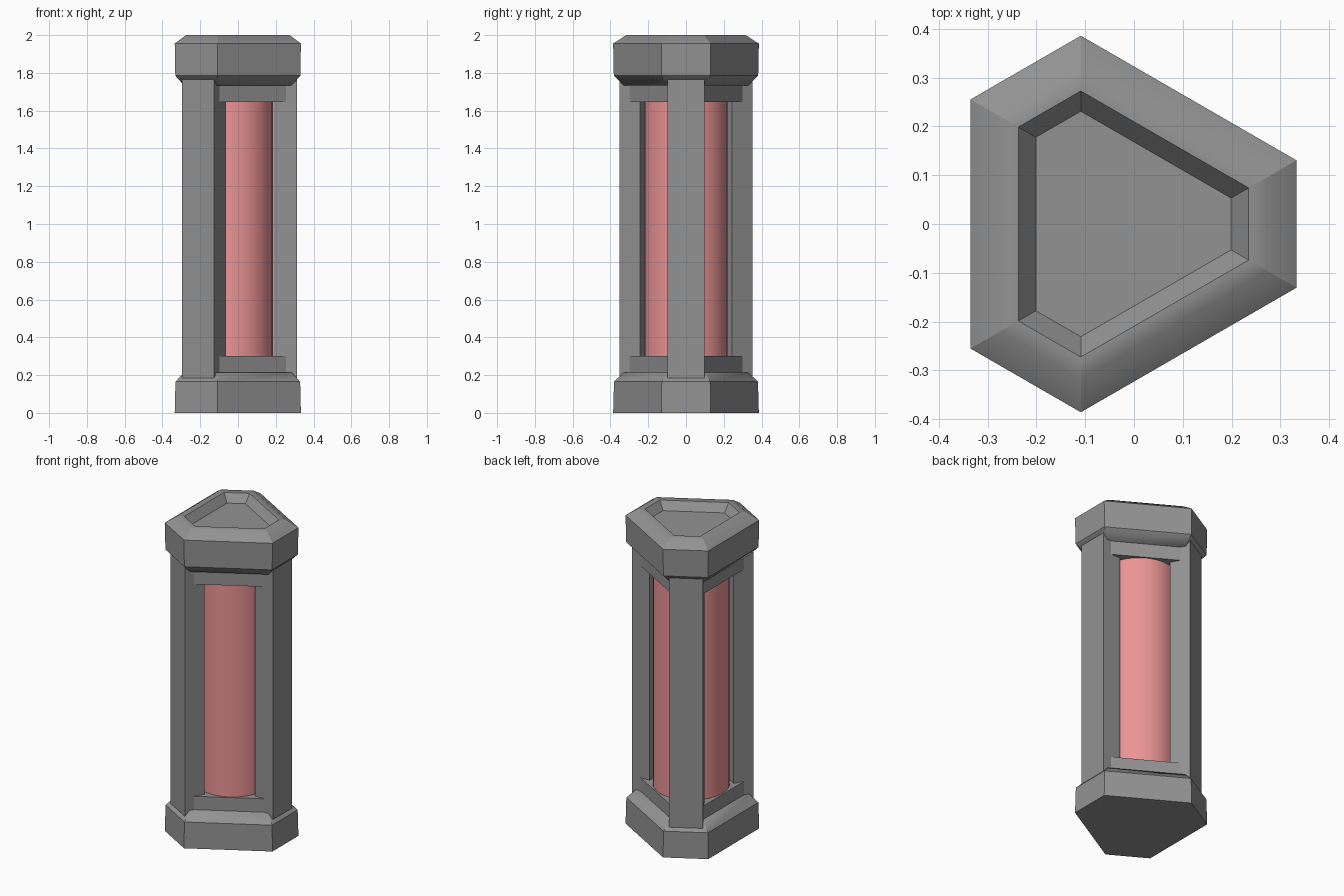
import bpy, bmesh
from math import sin, cos, pi, sqrt, radians
from mathutils import Matrix, Vector

if "Cube" in bpy.data.objects:
    bpy.data.objects.remove(bpy.data.objects["Cube"])

CX = -0.037                     # axis of the three-fold symmetry
SHORT, LONG = 0.37, 0.298       # distance of short and long sides from the axis


def material(name, color):
    mat = bpy.data.materials.new(name)
    mat.diffuse_color = (*color, 1)
    mat.use_nodes = True
    mat.node_tree.nodes["Principled BSDF"].inputs["Base Color"].default_value = mat.diffuse_color
    return mat


GREY = material("dark_grey", (0.29, 0.29, 0.29))
RED = material("tube_red", (0.84, 0.30, 0.30))


def finish(name, bm, mat=GREY):
    bmesh.ops.recalc_face_normals(bm, faces=bm.faces)
    mesh = bpy.data.meshes.new(name)
    bm.to_mesh(mesh)
    bm.free()
    mesh.materials.append(mat)
    obj = bpy.data.objects.new(name, mesh)
    bpy.context.collection.objects.link(obj)
    return obj


def outline(inset):
    """Corners of the truncated triangle, moved inwards by inset."""
    s, l = SHORT - inset, LONG - inset
    h = (l - s / 2) / (sqrt(3) / 2)
    points = []
    for k in range(3):
        c, n = cos(k * 2 * pi / 3), sin(k * 2 * pi / 3)
        for y in (-h, h):
            points.append((CX + s * c - y * n, s * n + y * c))
    return points


def loft(name, levels, soft=()):
    """Stack outlines given as (z, inset); the rings listed in soft shade smoothly."""
    bm = bmesh.new()
    rings = [[bm.verts.new((x, y, z)) for x, y in outline(i)] for z, i in levels]
    for a, b in zip(rings, rings[1:]):
        for k in range(6):
            j = (k + 1) % 6
            bm.faces.new((a[k], a[j], b[j], b[k]))
    bm.faces.new(rings[0][::-1])
    bm.faces.new(rings[-1])
    for f in bm.faces:
        f.smooth = True
    for e in bm.edges:
        e.smooth = any(e.verts[0] in rings[r] and e.verts[1] in rings[r] for r in soft)
    return finish(name, bm)


# Base and recessed cap, with softly shaded bevels
loft("base", [(0, 0), (0.165, 0.004), (0.215, 0.05)], soft=[2])
loft("cap", [(1.733, 0.05), (1.785, 0.003), (1.955, 0), (2.0, 0.06),
             (2.0, 0.098), (1.95, 0.134)], soft=[0, 3])

# Collars holding the tube
loft("lower_collar", [(0.20, 0.069), (0.30, 0.069)])
loft("upper_collar", [(1.645, 0.069), (1.75, 0.069)])

# Three corner pillars
for k in range(3):
    bm = bmesh.new()
    bmesh.ops.create_cube(bm, size=1)
    bmesh.ops.scale(bm, vec=(0.125, 0.194, 1.61), verts=bm.verts)
    bmesh.ops.translate(bm, vec=(0.349 - 0.0625, 0, 0.975), verts=bm.verts)
    turn = Matrix.Translation(Vector((CX, 0, 0))) @ Matrix.Rotation(k * 2 * pi / 3, 4, 'Z')
    bmesh.ops.transform(bm, matrix=turn, verts=bm.verts)
    finish(f"pillar_{k + 1}", bm)

# Glowing tube
bm = bmesh.new()
bmesh.ops.create_cone(bm, cap_ends=True, segments=32, radius1=0.221, radius2=0.221, depth=1.37)
bmesh.ops.translate(bm, vec=(CX, 0, 0.975), verts=bm.verts)
tube = finish("tube", bm, RED)
tube.select_set(True)
bpy.context.view_layer.objects.active = tube
bpy.ops.object.shade_smooth_by_angle(angle=radians(30))
